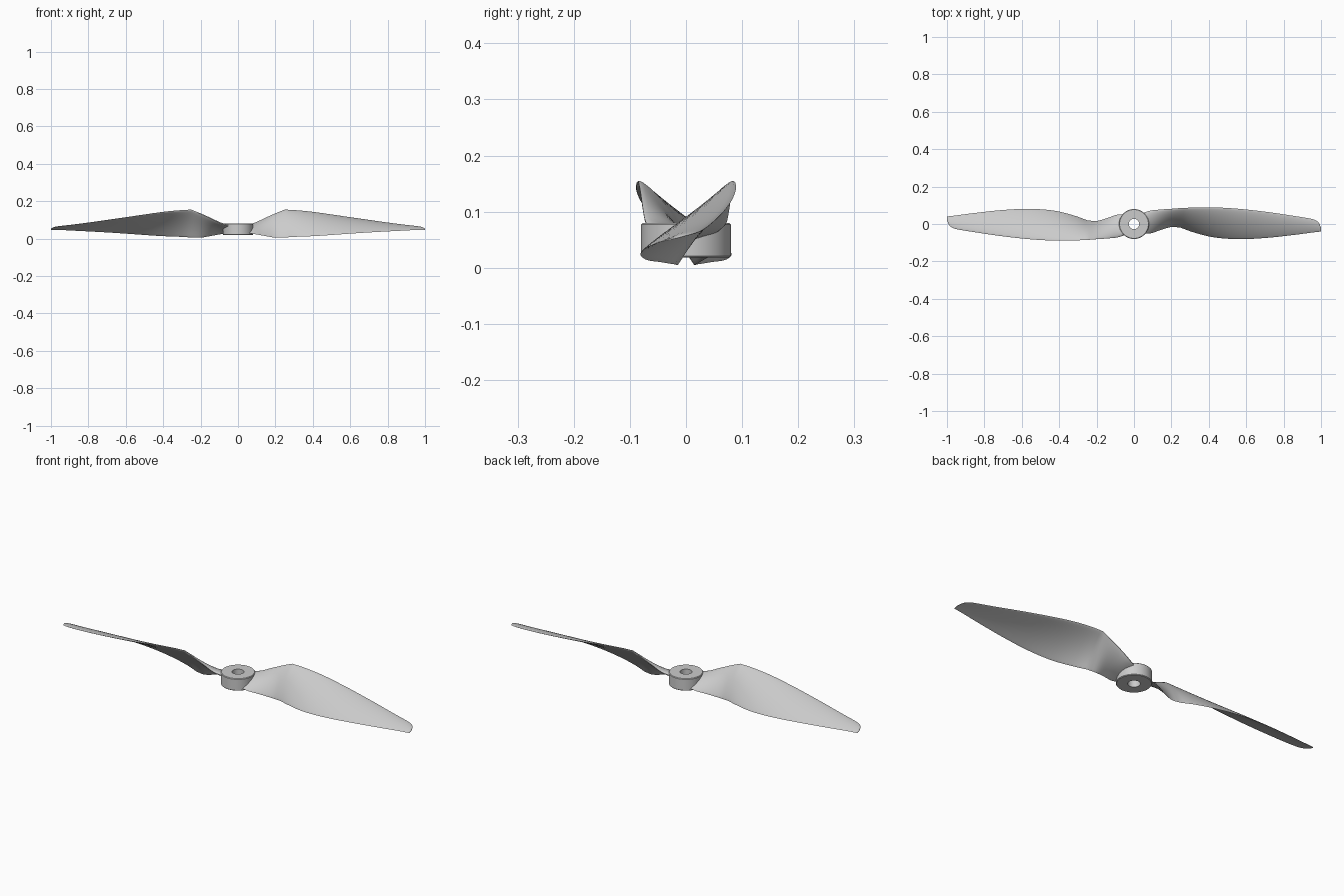
import bpy, bmesh, math
from mathutils import Vector

cube = bpy.data.objects.get("Cube")
if cube:
    bpy.data.objects.remove(cube, do_unlink=True)

grey = bpy.data.materials.new("light_grey")
grey.use_nodes = True
colour = (0.6, 0.6, 0.6, 1)
grey.diffuse_color = colour
grey.node_tree.nodes["Principled BSDF"].inputs["Base Color"].default_value = colour


def finish(bm, name, angle):
    bmesh.ops.recalc_face_normals(bm, faces=bm.faces)
    mesh = bpy.data.meshes.new(name)
    bm.to_mesh(mesh)
    bm.free()
    mesh.materials.append(grey)
    obj = bpy.data.objects.new(name, mesh)
    bpy.context.collection.objects.link(obj)
    bpy.ops.object.select_all(action="DESELECT")
    obj.select_set(True)
    bpy.context.view_layer.objects.active = obj
    bpy.ops.object.shade_smooth_by_angle(angle=math.radians(angle))
    return obj


def bridge_loops(bm, a, b):
    count = len(a)
    for i in range(count):
        j = (i + 1) % count
        bm.faces.new((a[i], a[j], b[j], b[i]))


# Hub: a chamfered ring with a bore
def build_hub(outer, bore, low, high, chamfer, sides=64):
    profile = [(bore, low), (outer - chamfer, low), (outer, low + chamfer),
               (outer, high - chamfer), (outer - chamfer, high), (bore, high)]
    bm = bmesh.new()
    rings = []
    for radius, z in profile:
        angles = [math.tau * k / sides for k in range(sides)]
        rings.append([bm.verts.new((radius * math.cos(a), radius * math.sin(a), z))
                      for a in angles])
    for a, b in zip(rings, rings[1:] + rings[:1]):
        bridge_loops(bm, a, b)
    return finish(bm, "hub", 30)


# Blade stations: x, trailing edge y and z, leading edge y and z, thickness
root = [(.05, -.05, .03, .06, .07, .024),
        (.09, -.05, .024, .072, .082, .022),
        (.14, -.033, .015, .077, .107, .02),
        (.2, -.016, .005, .081, .135, .018),
        (.25, -.02, .006, .085, .155, .016)]
blade = [root[-1],
         (.32, -.045, .01, .088, .151, .016),
         (.42, -.07, .014, .089, .14, .015),
         (.55, -.081, .023, .082, .121, .013),
         (.7, -.075, .033, .066, .099, .011),
         (.85, -.059, .041, .044, .078, .009),
         (.95, -.046, .046, .027, .066, .007),
         (.985, -.042, .047, .01, .06, .005),
         (1, -.04, .047, -.02, .052, .003)]


def smooth_stations(stations, steps):
    # Catmull-Rom interpolation through the stations
    pts = [Vector(s) for s in stations]
    out = []
    for i in range(len(pts) - 1):
        p, q = pts[i], pts[i + 1]
        before = pts[i - 1] if i else p * 2 - q
        after = pts[i + 2] if i + 2 < len(pts) else q * 2 - p
        for k in range(steps):
            t = k / steps
            out.append(p + (q - before) * (t / 2)
                       + (before * 2 - p * 5 + q * 4 - after) * (t * t / 2)
                       + (p * 3 - before - q * 3 + after) * (t ** 3 / 2))
    return out + [pts[-1]]


def section(station, half=14, camber=.05):
    # Cambered airfoil with a rounded leading edge
    x, ty, tz, ly, lz, thick = station
    trail, lead = Vector((x, ty, tz)), Vector((x, ly, lz))
    chord = trail - lead
    normal = Vector((0, chord.z, -chord.y)).normalized()
    points = []
    for k in range(2 * half):
        angle = math.pi * k / half
        u = (1 - math.cos(angle)) / 2
        bow = camber * chord.length * 4 * u * (1 - u)
        swell = thick * math.sin(angle) * (1 - u * .6) * .6
        points.append(lead + chord * u + normal * (bow + swell))
    return points


def build_blade():
    stations = smooth_stations(root, 4)[:-1] + smooth_stations(blade, 5)
    bm = bmesh.new()
    loops = [[bm.verts.new(p) for p in section(s)] for s in stations]
    for a, b in zip(loops, loops[1:]):
        bridge_loops(bm, a, b)
    bm.faces.new(loops[0])
    bm.faces.new(loops[-1])
    return finish(bm, "left_blade", 35)


build_hub(outer=.08, bore=.028, low=.018, high=.08, chamfer=.003)
left_blade = build_blade()

# Opposite blade: half a turn around the axis
right_blade = left_blade.copy()
right_blade.name = "right_blade"
right_blade.rotation_euler.z = math.pi
bpy.context.collection.objects.link(right_blade)
